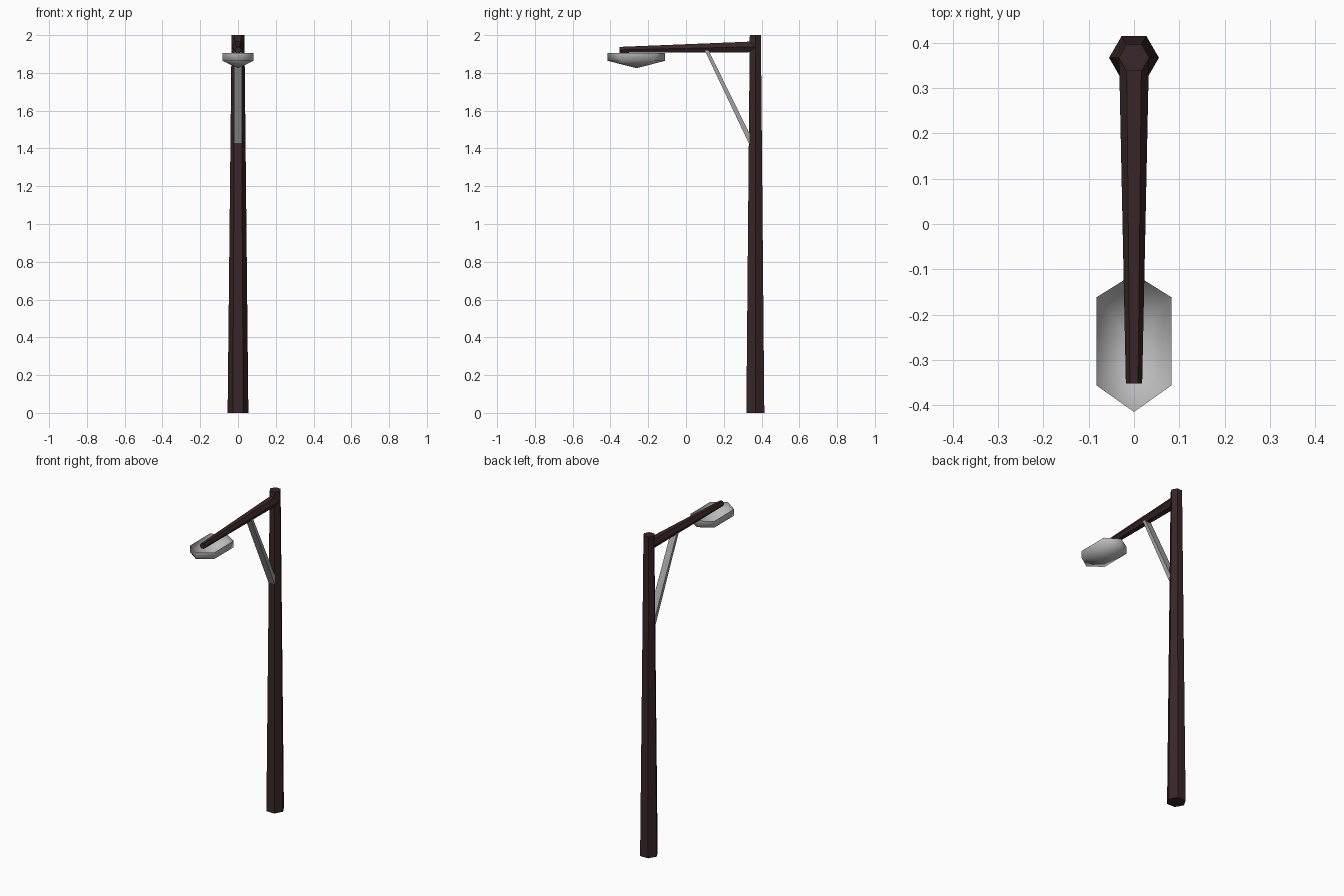
import bpy, bmesh, math
from mathutils import Vector

if "Cube" in bpy.data.objects:
    bpy.data.objects.remove(bpy.data.objects["Cube"])


def material(name, rgb):
    m = bpy.data.materials.new(name)
    m.diffuse_color = (*rgb, 1)
    m.use_nodes = True
    m.node_tree.nodes["Principled BSDF"].inputs["Base Color"].default_value = m.diffuse_color
    return m


BROWN = material("dark_brown", (0.04, 0.019, 0.02))
GREY = material("brace_grey", (0.36, 0.36, 0.36))
LIGHT = material("lamp_grey", (0.5, 0.5, 0.5))


def finish(name, bm, mat, smooth=False):
    bmesh.ops.recalc_face_normals(bm, faces=bm.faces)
    me = bpy.data.meshes.new(name)
    bm.to_mesh(me)
    bm.free()
    me.materials.append(mat)
    for p in me.polygons:
        p.use_smooth = smooth
    bpy.context.collection.objects.link(bpy.data.objects.new(name, me))


def bridge(bm, a, b):
    n = len(a)
    for i in range(n):
        bm.faces.new((a[i], a[(i + 1) % n], b[(i + 1) % n], b[i]))


def hexagon(bm, c, r, up):
    # hexagon with corners on +-x, flat sides along "up"
    return [bm.verts.new(Vector(c) + Vector((r * math.cos(k * math.pi / 3), 0, 0))
                         + Vector(up) * r * math.sin(k * math.pi / 3)) for k in range(6)]


def tapered_post(name, c0, r0, c1, r1, up):
    bm = bmesh.new()
    a, b = hexagon(bm, c0, r0, up), hexagon(bm, c1, r1, up)
    bridge(bm, a, b)
    bm.faces.new(a)
    bm.faces.new(b)
    finish(name, bm, BROWN)


# upright pole and horizontal arm
tapered_post("pole", (0, 0.367, 0), 0.055, (0, 0.367, 2), 0.034, (0, 1, 0))
tapered_post("arm", (0, 0.367, 1.938), 0.033, (0, -0.352, 1.922), 0.018, (0, 0, 1))

# diagonal brace, a slightly tapered flat bar
bm = bmesh.new()
rings = []
for w, lo, hi in ((0.022, (0.355, 1.38), (0.355, 1.44)), (0.020, (0.10, 1.918), (0.12, 1.918))):
    rings.append([bm.verts.new((x, y, z)) for x, (y, z) in
                  ((-w, lo), (w, lo), (w, hi), (-w, hi))])
bridge(bm, *rings)
for r in rings:
    bm.faces.new(r)
finish("brace", bm, GREY)

# lamp head: open six-sided dish with a shallow point underneath
bm = bmesh.new()
outline = ((0, -0.415), (0.083, -0.356), (0.083, -0.162), (0, -0.11), (-0.083, -0.162), (-0.083, -0.356))
top, low = [[bm.verts.new((x, y, z)) for x, y in outline] for z in (1.905, 1.864)]
bridge(bm, top, low)
tip = bm.verts.new((0, -0.262, 1.825))
for i in range(6):
    bm.faces.new((low[i], low[(i + 1) % 6], tip))
finish("lamp_head", bm, LIGHT, smooth=True)
